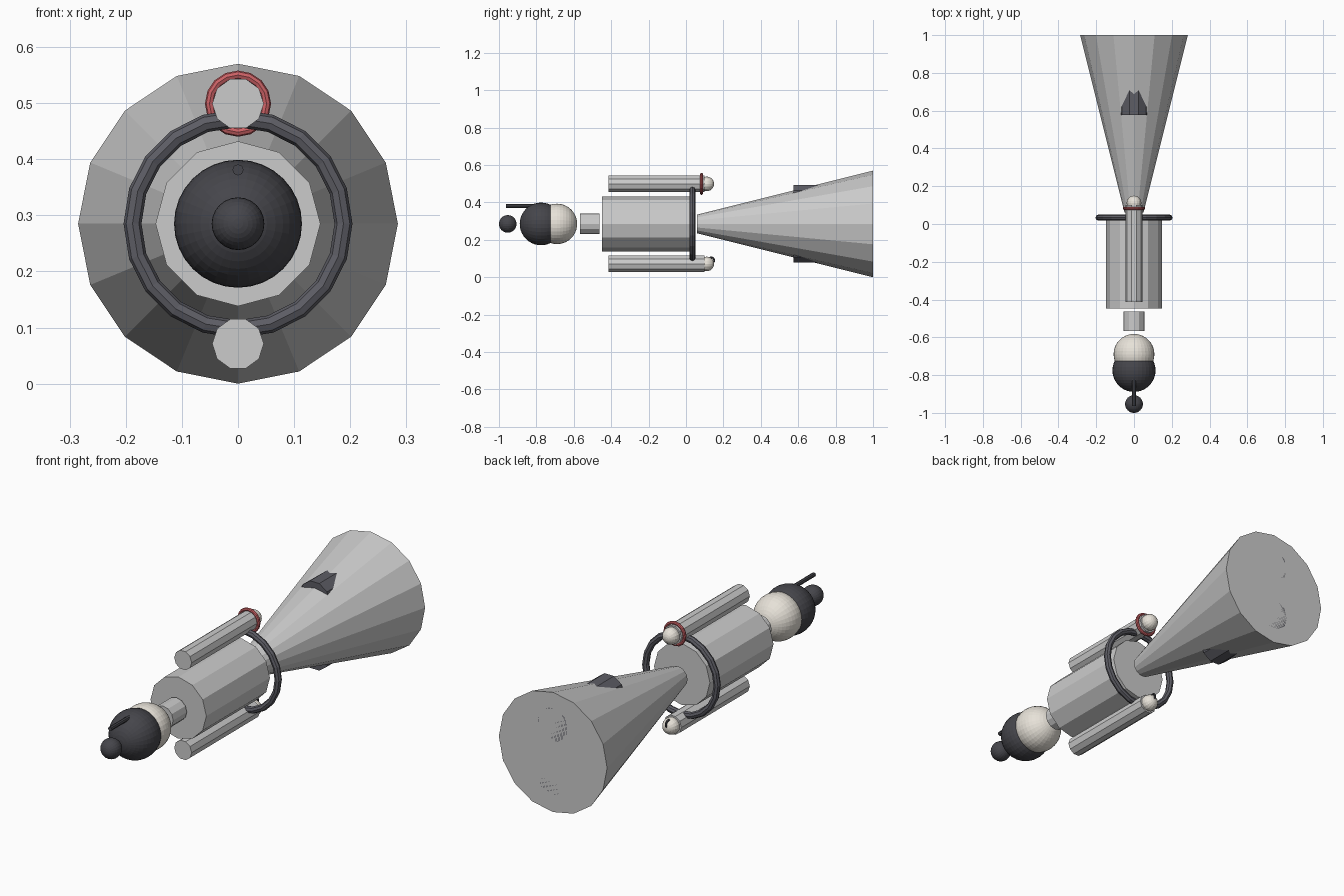
import bpy
from math import pi

if "Cube" in bpy.data.objects:
    bpy.data.objects.remove(bpy.data.objects["Cube"])

ZC = 0.285                      # height of the figure's long axis
ALONG_Y = (-pi / 2, 0, 0)       # turns a primitive's z axis to +y


def material(name, rgb):
    m = bpy.data.materials.new(name)
    m.diffuse_color = (*rgb, 1)
    m.use_nodes = True
    m.node_tree.nodes["Principled BSDF"].inputs["Base Color"].default_value = m.diffuse_color
    return m


DARK = material("dark", (0.06, 0.06, 0.07))
CHARCOAL = material("charcoal", (0.11, 0.11, 0.13))
CREAM = material("cream", (0.80, 0.76, 0.69))
RED = material("red", (0.60, 0.12, 0.13))


def finish(name, mat):
    ob = bpy.context.object
    ob.name = name
    if mat:
        ob.data.materials.append(mat)
    return ob


def rod(name, y0, y1, r0, r1, sides, z=ZC, mat=None, spin=0):
    """Cylinder or cone frustum running along y."""
    bpy.ops.mesh.primitive_cone_add(vertices=sides, radius1=r0, radius2=r1, depth=y1 - y0)
    ob = bpy.context.object
    ob.rotation_euler = (0, 0, spin)
    bpy.ops.object.transform_apply(location=False, rotation=True, scale=False)
    ob.rotation_euler = ALONG_Y
    ob.location = (0, (y0 + y1) / 2, z)
    return finish(name, mat)


def ball(name, y, r, z=ZC, mat=None, seg=32, rings=20):
    bpy.ops.mesh.primitive_uv_sphere_add(segments=seg, ring_count=rings, radius=r,
                                         location=(0, y, z), rotation=ALONG_Y)
    return finish(name, mat)


def ring(name, y, major, minor, z=ZC, mat=None, seg=20, rot=ALONG_Y):
    bpy.ops.mesh.primitive_torus_add(major_radius=major, minor_radius=minor,
                                     major_segments=seg, minor_segments=8,
                                     location=(0, y, z), rotation=rot)
    return finish(name, mat)


# Skirt, torso, belt and neck
rod("skirt", 0.06, 1.0, 0.05, 0.285, 16)
rod("torso", -0.448, 0.03, 0.147, 0.147, 12)
ring("belt", 0.034, 0.188, 0.016, mat=CHARCOAL)
rod("neck", -0.566, -0.463, 0.055, 0.055, 12)

# Head, hair, bun and hair stick
ball("head", -0.69, 0.108, mat=CREAM)
ball("hair", -0.775, 0.114, mat=DARK)
ball("hair_bun", -0.953, 0.047, mat=DARK, seg=24, rings=16)
rod("hair_stick", -0.963, -0.79, 0.01, 0.01, 8, z=0.381, mat=DARK)

# Arms, hands and feet on both sides (flat face up)
for side, s in (("upper", 1), ("lower", -1)):
    z_arm = ZC + s * 0.214
    rod(side + "_arm", -0.414, 0.10, 0.046, 0.046, 10, z=z_arm, spin=pi / 10)
    ball(side + "_hand", 0.111, 0.039, z=z_arm, mat=CREAM, seg=16, rings=12)
    rod(side + "_foot", 0.576, 1.0, 0.08, 0.08, 10, z=ZC + s * 0.131,
        mat=CHARCOAL, spin=pi / 10)

# Bracelet on the upper wrist, small ring on the lower hand
ring("bracelet", 0.083, 0.051, 0.008, z=ZC + 0.214, mat=RED, seg=16)
ring("finger_ring", 0.135, 0.016, 0.005, z=0.09, mat=DARK, seg=12, rot=(0, pi / 2, 0))
